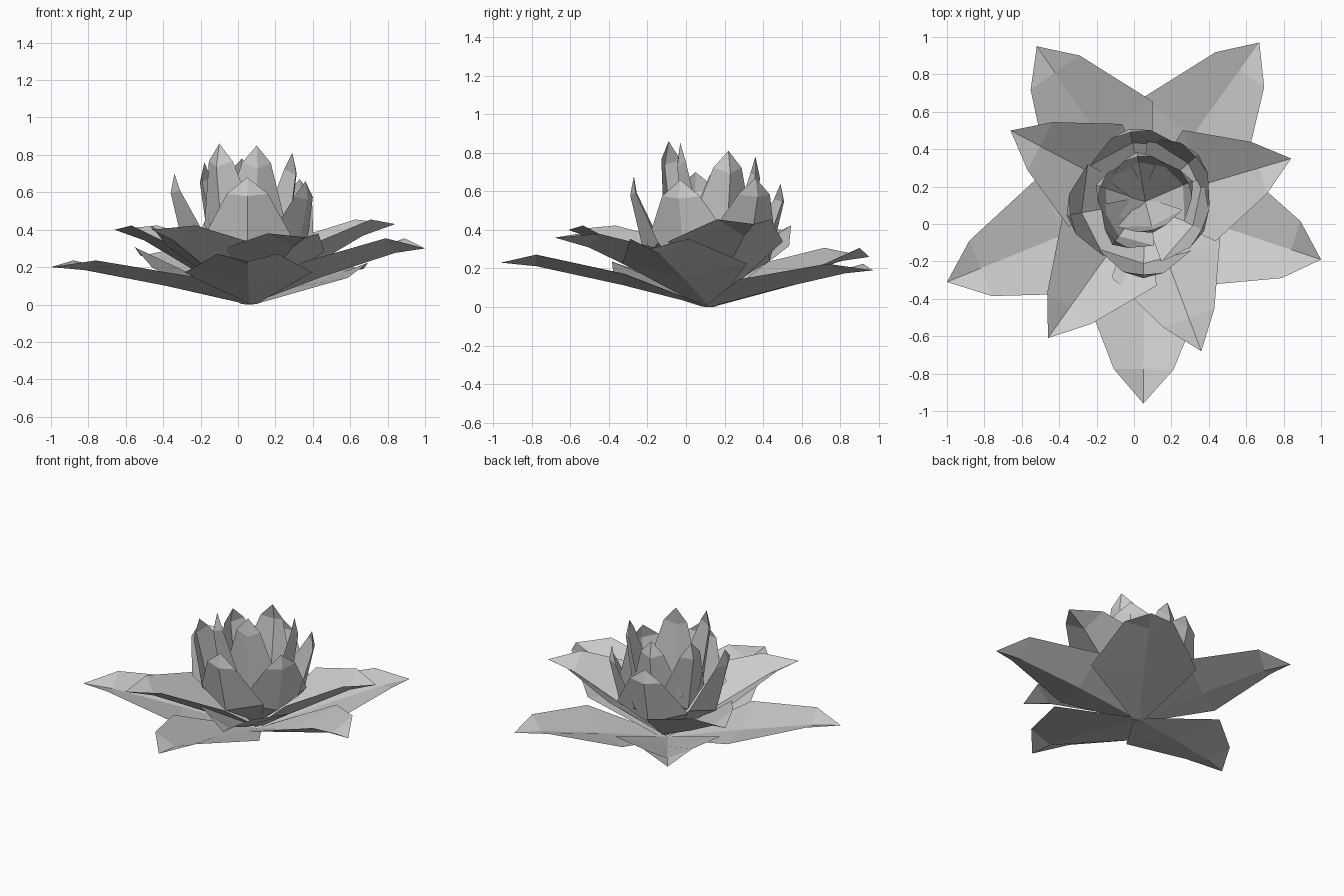
import bpy, bmesh, math
from mathutils import Vector

if "Cube" in bpy.data.objects:
    bpy.data.objects.remove(bpy.data.objects["Cube"])

CENTRE = Vector((0.06, 0.12, 0.0))


def petal(name, tip, rows, base_z=0.0, base_w=0.04):
    """Cupped leaf. rows: (mid reach, mid height, edge reach, edge height, half width);
    reach and height are fractions of the tip's."""
    flat = Vector((tip[0], tip[1], 0)) - CENTRE
    length = flat.length
    out = flat.normalized()
    side = Vector((-out.y, out.x, 0))
    rise = tip[2] - base_z

    def point(reach, height, across):
        return CENTRE + out * reach * length + side * across + Vector((0, 0, base_z + height * rise))

    bm = bmesh.new()
    grid = []
    for mr, mh, er, eh, w in [(0, 0, 0, 0.01, base_w)] + rows:
        grid.append([bm.verts.new(p) for p in
                     (point(er, eh, -w), point(mr, mh, 0), point(er, eh, w))])
    for a, b in zip(grid, grid[1:]):
        for i in range(2):
            bm.faces.new((a[i], a[i + 1], b[i + 1], b[i]))
    end = bm.verts.new(point(1, 1, 0))
    for i in range(2):
        bm.faces.new((grid[-1][i], grid[-1][i + 1], end))
    mesh = bpy.data.meshes.new(name)
    bm.to_mesh(mesh)
    bm.free()
    obj = bpy.data.objects.new(name, mesh)
    bpy.context.collection.objects.link(obj)


def ring(name, tips, rows, base_z):
    for i, tip in enumerate(tips):
        petal(f"{name}_{i + 1}", tip, rows, base_z)


# Wide petals lying almost flat
ring("outer_petal",
     [(0.05, -0.96, 0.23), (1.0, -0.19, 0.30), (0.67, 0.97, 0.19),
      (-0.52, 0.95, 0.26), (-1.0, -0.31, 0.20)],
     [(0.42, 0.50, 0.41, 0.75, 0.34), (0.83, 0.92, 0.83, 1.18, 0.16)], 0.0)

# Second row, raised a little
ring("lower_petal",
     [(0.36, -0.68, 0.36), (0.84, 0.35, 0.43), (-0.66, 0.50, 0.40), (-0.46, -0.61, 0.40)],
     [(0.40, 0.42, 0.37, 0.78, 0.31), (0.78, 0.85, 0.78, 1.06, 0.145)], 0.02)

# Upright petals around the heart
ring("upper_petal",
     [(0.05, -0.27, 0.68), (0.36, -0.03, 0.66), (0.33, 0.36, 0.67),
      (-0.02, 0.49, 0.64), (-0.34, 0.05, 0.70)],
     [(0.85, 0.32, 0.66, 0.45, 0.25), (1.05, 0.84, 0.97, 0.86, 0.11)], 0.05)

# Tall petals forming the heart
ring("heart_petal",
     [(-0.10, -0.09, 0.86), (0.10, -0.03, 0.85), (0.29, 0.22, 0.81),
      (0.02, 0.36, 0.78), (-0.18, 0.20, 0.76)],
     [(0.88, 0.30, 0.60, 0.44, 0.18), (1.1, 0.84, 0.95, 0.88, 0.08)], 0.08)
